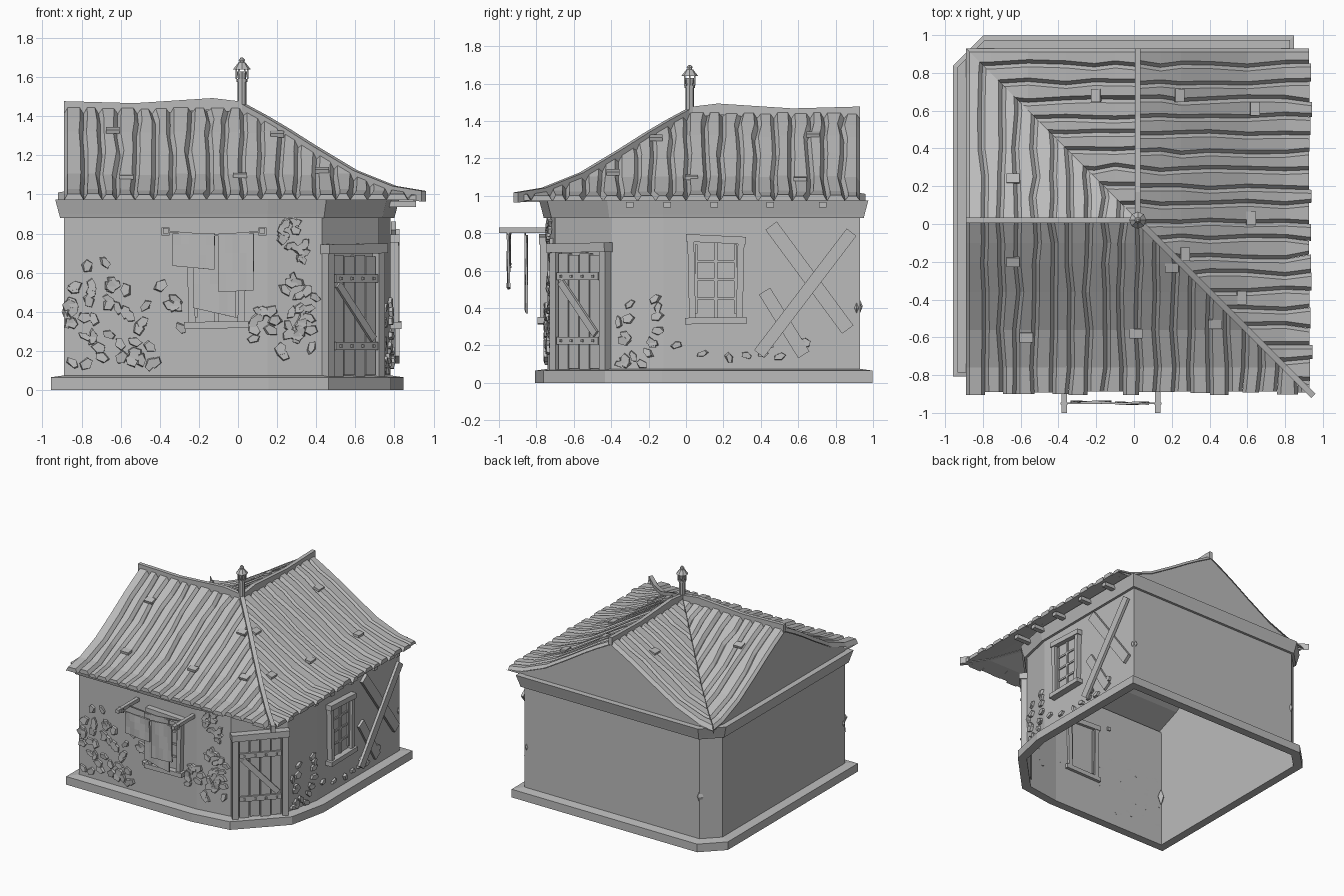
import bpy, bmesh, math, random
from mathutils import Matrix, Vector

random.seed(7)
if "Cube" in bpy.data.objects:
    bpy.data.objects.remove(bpy.data.objects["Cube"])

GREY = (0.5, 0.5, 0.5, 1)
mat = bpy.data.materials.new("plain_grey")
mat.use_nodes = True
mat.diffuse_color = GREY
mat.node_tree.nodes["Principled BSDF"].inputs["Base Color"].default_value = GREY


def finish(name, bm, frame=Matrix()):
    bm.transform(frame)
    bmesh.ops.recalc_face_normals(bm, faces=bm.faces)
    me = bpy.data.meshes.new(name)
    bm.to_mesh(me)
    bm.free()
    me.materials.append(mat)
    ob = bpy.data.objects.new(name, me)
    bpy.context.collection.objects.link(ob)
    return ob


def box(bm, centre, size, rot=Matrix()):
    m = Matrix.Translation(centre) @ rot @ Matrix.Diagonal((*size, 1))
    bmesh.ops.create_cube(bm, size=1, matrix=m)


def plank(bm, a, b, width, y, thick):
    """Board between two (u, z) points on a wall."""
    du, dz = b[0] - a[0], b[1] - a[1]
    rot = Matrix.Rotation(-math.atan2(dz, du), 4, 'Y')
    box(bm, ((a[0] + b[0]) / 2, y, (a[1] + b[1]) / 2), (math.hypot(du, dz), thick, width), rot)


def strip(bm, stations):
    """Closed sweep of four-point sections."""
    rows = [[bm.verts.new(p) for p in s] for s in stations]
    for r, s in zip(rows, rows[1:]):
        for i in range(4):
            bm.faces.new((r[i - 1], r[i], s[i], s[i - 1]))
    bm.faces.new(rows[0])
    bm.faces.new(rows[-1])


def beam(name, pts, side, half, depth):
    """Upright rectangular bar following a path along its top."""
    sx, sy = Vector(side).normalized() * half
    bm = bmesh.new()
    strip(bm, [[(x - sx, y - sy, z - depth), (x + sx, y + sy, z - depth),
                (x + sx, y + sy, z), (x - sx, y - sy, z)] for x, y, z in pts])
    finish(name, bm)


# House outline, counter-clockwise, with a bent door corner and a cut back corner
OUTLINE = [Vector(p) for p in ((-.89, -.74), (.15, -.74), (.43, -.7), (.72, -.4), (.78, -.12),
                               (.78, .93), (-.77, .93), (-.89, .81))]


def offset(dist):
    out = []
    for i, p in enumerate(OUTLINE):
        a, b = (p - OUTLINE[i - 1]).normalized(), (OUTLINE[(i + 1) % len(OUTLINE)] - p).normalized()
        na, nb = Vector((a.y, -a.x)), Vector((b.y, -b.x))
        out.append(p + (na + nb) * dist / (1 + na.dot(nb)))
    return out


def ring(name, profile, closed=True):
    bm = bmesh.new()
    loops = [[bm.verts.new((*p, z)) for p in offset(d)] for d, z in profile]
    pairs = list(zip(loops, loops[1:] + loops[:1])) if closed else list(zip(loops, loops[1:]))
    for lo, hi in pairs:
        for i in range(len(lo)):
            bm.faces.new((lo[i - 1], lo[i], hi[i], hi[i - 1]))
    finish(name, bm)


ring("walls", [(0, .02), (0, .98)], closed=False)
ring("plinth", [(.067, 0), (.067, .065), (0, .075), (0, 0)])
ring("cornice", [(0, .88), (.02, .88), (.025, .9), (.045, .975), (0, .975)])

# Roof profile: height against distance from the ridge
C = .02
PROFILE = [(0, 1.42), (.12, 1.355), (.23, 1.29), (.38, 1.195), (.58, 1.075), (.78, .995), (.93, .97)]
PATCHES = [(.66, .22), (.59, .62), (.01, .6), (-.18, .25), (-.41, .55)]


def height(d):
    for (a, za), (b, zb) in zip(PROFILE, PROFILE[1:]):
        if d <= b or b == PROFILE[-1][0]:
            return za + (zb - za) * (d - a) / (b - a)


def slope(name, frame, start, end, fold):
    """Planked roof side: u along ridge, d downhill, trimmed at u = fold * d."""
    bm = bmesh.new()
    ds = [d for d, z in PROFILE]
    n = round((end - start) / .09)
    step = (end - start) / n
    edges = [[start + i * step + (random.uniform(-.013, .013) if 0 < i < n else 0) for d in ds] for i in range(n + 1)]
    for left, right in zip(edges, edges[1:]):
        reach, lift = random.uniform(.905, .925), random.uniform(.024, .034)
        rows = []
        for d, a, b in zip(ds, left, right):
            d = reach if d == ds[-1] else d
            z = height(d)
            rows.append([(a, d, z), (b, d, z), (b - .019, d, z + lift), (a + .019, d, z + lift)])
        strip(bm, rows)
    # loose patch shingles
    for u, d in PATCHES:
        if u > fold * d + .03:
            tilt = math.atan2(height(d + .03) - height(d - .03), .06)
            box(bm, (u, d, height(d) + .032), (.07, .05, .02), Matrix.Rotation(tilt + .25, 4, 'X'))
    bmesh.ops.bisect_plane(bm, geom=bm.verts[:] + bm.edges[:] + bm.faces[:], plane_co=(0, 0, 0),
                           plane_no=(1, -fold, 0), clear_inner=True)
    finish(name, bm, frame)


def roof_frame(u, d):
    return Matrix(((u[0], d[0], 0, C), (u[1], d[1], 0, C), (0, 0, 1, 0), (0, 0, 0, 1)))


slope("front_roof", roof_frame((-1, 0), (0, -1)), -.93, .91, -1)
slope("right_roof", roof_frame((0, 1), (1, 0)), -.93, .91, -1)
slope("rear_valley_roof", roof_frame((-1, 0), (0, 1)), 0, .91, 1)
slope("side_valley_roof", roof_frame((0, 1), (-1, 0)), 0, .91, 1)

# Gable ends
for name, frame in (("left_gable", roof_frame((0, 1), (-1, 0))), ("back_gable", roof_frame((1, 0), (0, 1)))):
    bm = bmesh.new()
    pts = [(-d, z) for d, z in reversed(PROFILE)] + PROFILE[1:]
    bm.faces.new([bm.verts.new((u, .905, z - .003)) for u, z in pts])
    finish(name, bm, frame)

# Ridge, hip and valley bars
RIDGE = [(.91, 1.477), (.55, 1.467), (.15, 1.493), (0, 1.475)]
beam("left_ridge", [(C - u, C, z) for u, z in RIDGE], (0, 1), .015, .06)
beam("back_ridge", [(C, C + u, z) for u, z in RIDGE], (1, 0), .015, .06)
beam("hip_bar", [(C + d, C - d, height(d) + .048) for d, z in PROFILE], (1, 1), .016, .055)
beam("valley_bar", [(C - d, C + d, height(d) + .04) for d, z in PROFILE], (1, -1), .014, .05)

# Stove pipe with vented cap
bm = bmesh.new()
for r1, r2, z1, z2 in ((.023, .023, 1.4, 1.59), (.028, .028, 1.575, 1.59), (.02, .028, 1.59, 1.63),
                       (.045, .018, 1.64, 1.675), (.012, .012, 1.67, 1.69), (.018, .006, 1.685, 1.7)):
    bmesh.ops.create_cone(bm, cap_ends=True, segments=8, radius1=r1, radius2=r2, depth=z2 - z1,
                          matrix=Matrix.Translation((C, C, (z1 + z2) / 2)))
for i in range(6):
    a = i * math.pi / 3
    box(bm, (C + .03 * math.cos(a), C + .03 * math.sin(a), 1.62), (.008, .008, .06))
finish("stove_pipe", bm)


# Wall frames: x along wall, -y outward
def wall_frame(x, y, dx, dy):
    return Matrix.Translation((x, y, 0)) @ Matrix.Rotation(math.atan2(dy, dx), 4, 'Z')


FRONT = wall_frame(0, -.74, 1, 0)
FRONT_BEND = wall_frame(.15, -.74, .28, .04)
CORNER = wall_frame(.575, -.55, .29, .3)
RIGHT_BEND = wall_frame(.72, -.4, .06, .28)
RIGHT = wall_frame(.78, 0, 0, 1)

# Rafter ends
bm = bmesh.new()
for u in (-.3, -.1, .15, .45, .73):
    box(bm, (.84, u, .952), (.14, .04, .03))
finish("rafter_ends", bm)


def window(name, frame, u):
    bm = bmesh.new()
    for s in (-1, 1):
        plank(bm, (u + s * .125, .33), (u + s * .135, .77), .035, -.01, .06)
        plank(bm, (u + s * .105, .37), (u + s * .105, .74), .015, -.005, .03)
    plank(bm, (u - .16, .775), (u + .16, .76), .04, -.012, .07)
    plank(bm, (u - .165, .33), (u + .165, .335), .035, -.015, .08)
    for z in (.45, .55, .65):
        plank(bm, (u - .11, z), (u + .11, z), .014, -.01, .012)
    plank(bm, (u, .35), (u, .75), .018, -.01, .014)
    box(bm, (u, -.004, .55), (.24, .006, .42))
    finish(name, bm, frame)


window("front_window", FRONT, -.11)
window("right_window", RIGHT, .16)

# Boards nailed crosswise on the right wall
bm = bmesh.new()
plank(bm, (.455, .84), (.865, .285), .075, -.015, .025)
plank(bm, (.885, .805), (.39, .155), .065, -.035, .022)
plank(bm, (.42, .49), (.63, .15), .07, -.012, .02)
finish("nailed_boards", bm, RIGHT)

# Plank door
bm = bmesh.new()
for i in range(4):
    box(bm, (-.117 + i * .078, -.016, .38), (.07, .03, .62 - .015 * (i % 2)))
for s in (-1, 1):
    box(bm, (s * .185, -.02, .385), (.045, .05, .65))
plank(bm, (-.215, .72), (.215, .725), .05, -.025, .07)
for z in (.225, .57):
    plank(bm, (-.155, z), (.155, z), .04, -.036, .02)
    for u in (-.12, -.04, .04, .12):
        box(bm, (u, -.05, z), (.014, .012, .014))
plank(bm, (-.13, .54), (.13, .26), .04, -.036, .02)
finish("door", bm, CORNER)


# Chipped stones and leaves
def chips(name, frame, count, us, zs, size):
    bm = bmesh.new()
    for i in range(count):
        u = random.uniform(*us)
        z = zs[0] + (zs[1] - zs[0]) * random.random() ** 1.15
        m = (Matrix.Translation((u, -.011, z)) @ Matrix.Rotation(math.pi / 2 + random.uniform(-.15, .15), 4, 'X')
             @ Matrix.Rotation(random.uniform(0, 6), 4, 'Z') @ Matrix.Diagonal((1.25, random.uniform(.6, 1), 1, 1)))
        vs = bmesh.ops.create_cone(bm, cap_ends=True, segments=5, radius1=size, radius2=size * .9,
                                   depth=.018, matrix=m)["verts"]
        for v in vs:
            v.co.x += random.uniform(-.006, .006)
    finish(name, bm, frame)


chips("front_left_stones", FRONT, 46, (-.87, -.28), (.13, .55), .031)
chips("upper_stones", FRONT, 6, (-.86, -.6), (.5, .7), .029)
chips("middle_stones", FRONT, 6, (.07, .15), (.2, .58), .03)
chips("front_right_stones", FRONT_BEND, 26, (0, .26), (.18, .58), .031)
chips("right_stones", RIGHT_BEND, 18, (.02, .27), (.1, .5), .029)
chips("low_right_stones", RIGHT, 9, (-.11, .78), (.1, .22), .026)
chips("hanging_leaves", FRONT_BEND, 13, (.07, .2), (.72, .86), .026)
chips("leaf_tips", FRONT_BEND, 5, (.16, .21), (.61, .74), .022)

# Dented wall corners
bm = bmesh.new()
for x, y, z in ((-.765, .915, .41), (.762, .912, .4), (-.872, -.722, .4)):
    for s in (-1, 1):
        bmesh.ops.create_cone(bm, segments=4, radius1=.03 * (s > 0), radius2=.03 * (s < 0), depth=.07,
                              matrix=Matrix.Translation((x, y, z + s * .035)))
finish("dented_corners", bm)

# Washing line
bm = bmesh.new()
for u in (-.37, .125):
    box(bm, (u, -.865, .815), (.028, .27, .028))
    box(bm, (u, -.95, .81), (.04, .012, .04))
finish("line_poles", bm)
for y in (-.95, -.86):
    beam("washing_line", [(-.37, y, .815), (-.12, y, .795), (.125, y, .815)], (0, 1), .004, .008)


def cloth(name, u1, u2, y, z1, z2, slant):
    bm = bmesh.new()
    n = 5
    grid = [[bm.verts.new((u1 + (u2 - u1) * i / n, y + .004 * math.sin(i * 1.6 + k),
                           z1 + (z2 - z1) * k / 3 - (slant * i / n if k == 0 else 0)))
             for k in range(4)] for i in range(n + 1)]
    for r, s in zip(grid, grid[1:]):
        for k in range(3):
            bm.faces.new((r[k], s[k], s[k + 1], r[k + 1]))
    finish(name, bm).modifiers.new("thickness", 'SOLIDIFY').thickness = .012


cloth("left_cloth", -.335, -.12, -.95, .635, .8, .02)
cloth("right_cloth", -.1, .08, -.955, .5, .8, -.01)
cloth("rear_cloth", -.23, -.01, -.86, .42, .79, .05)
